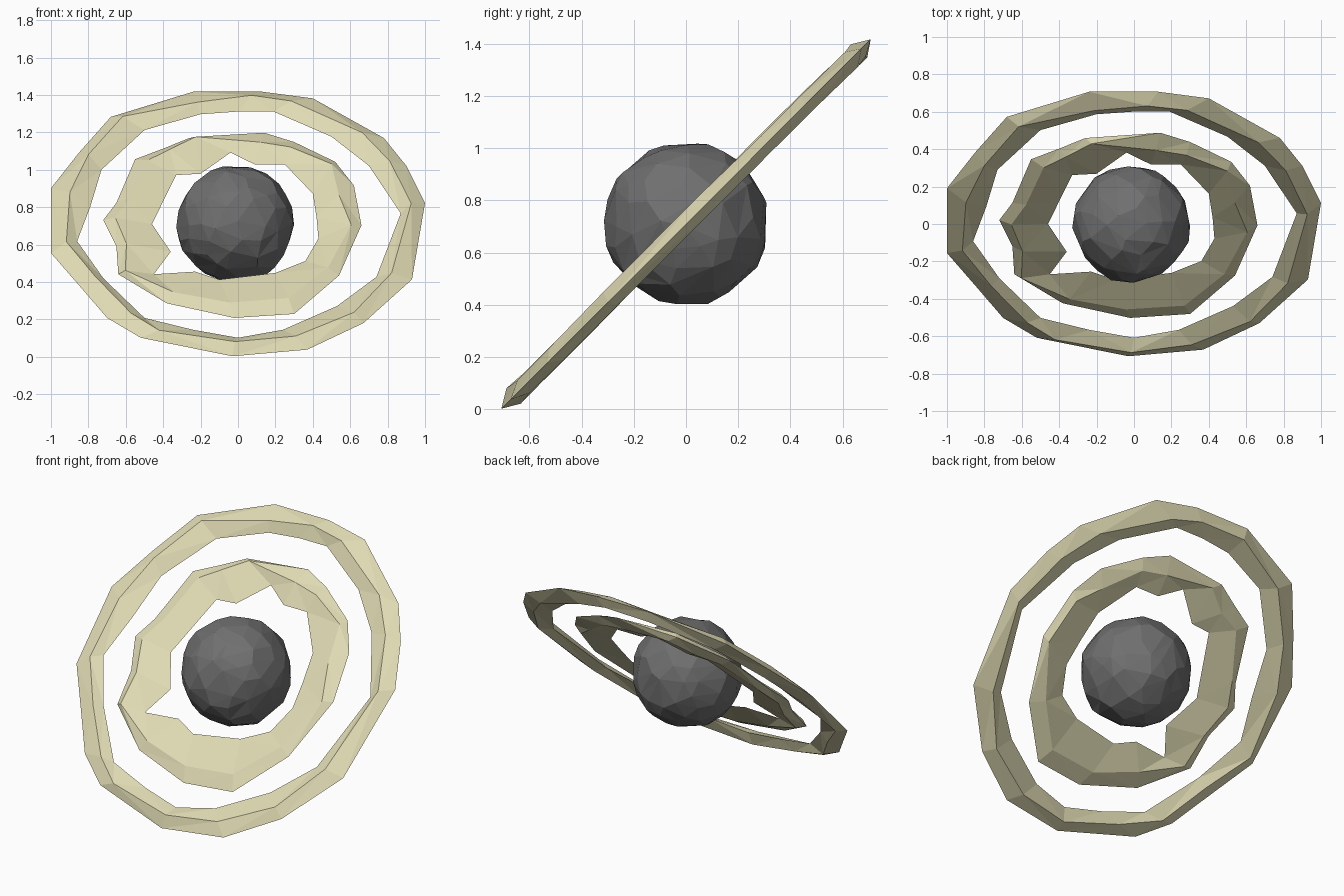
import bpy, bmesh, math, random
from mathutils import Matrix, Vector

random.seed(4)
default_cube = bpy.data.objects.get("Cube")
if default_cube:
    bpy.data.objects.remove(default_cube, do_unlink=True)

MID_HEIGHT = 0.71
TILT = Matrix.Translation((0, 0, MID_HEIGHT)) @ Matrix.Rotation(math.radians(45), 4, "X")


def make_material(name, colour):
    mat = bpy.data.materials.new(name)
    mat.use_nodes = True
    mat.diffuse_color = colour
    mat.node_tree.nodes["Principled BSDF"].inputs["Base Color"].default_value = colour
    return mat


def make_object(name, bm, material):
    bmesh.ops.recalc_face_normals(bm, faces=bm.faces)
    mesh = bpy.data.meshes.new(name)
    bm.to_mesh(mesh)
    bm.free()
    mesh.materials.append(material)
    obj = bpy.data.objects.new(name, mesh)
    bpy.context.collection.objects.link(obj)
    return obj


def make_ring(name, outer, inner, crest, half_thickness, material):
    """Faceted band: each station has an outer edge, two crests and an inner edge."""
    bm = bmesh.new()
    stations = []
    for out_point, in_point in zip(outer, inner):
        rim, lip = Vector((*out_point, 0)), Vector((*in_point, 0))
        section = [rim]
        for side in (1, -1):
            point = rim.lerp(lip, crest + random.uniform(-0.15, 0.15))
            point.z = side * half_thickness * random.uniform(0.8, 1.05)
            section.append(point)
        section.insert(2, lip)
        stations.append([bm.verts.new(TILT @ p) for p in section])
    for here, there in zip(stations, stations[1:] + stations[:1]):
        for k in range(4):
            n = (k + 1) % 4
            bm.faces.new((here[k], here[n], there[n], there[k]))
    bmesh.ops.triangulate(bm, faces=bm.faces)
    return make_object(name, bm, material)


rock = make_material("dark grey rock", (0.16, 0.16, 0.16, 1))
sand = make_material("pale sand", (0.74, 0.70, 0.45, 1))

# Planet: rough faceted ball
bm = bmesh.new()
bmesh.ops.create_icosphere(bm, subdivisions=3, radius=0.314)
for v in bm.verts:
    along = Vector([random.uniform(-0.016, 0.016) for _ in range(3)])
    v.co = (v.co + along).normalized() * 0.314 * random.uniform(0.97, 1.02)
bmesh.ops.translate(bm, verts=bm.verts, vec=(-0.012, 0, MID_HEIGHT))
planet = make_object("planet", bm, rock)
facets = planet.modifiers.new("facets", "DECIMATE")
facets.ratio = 0.65

# Inner ring: broad and flat, with a ragged inside edge
make_ring(
    "inner_ring",
    [(.66, -.01), (.62, .29), (.52, .47), (.3, .62), (.14, .69), (-.26, .65),
     (-.4, .57), (-.55, .49), (-.65, .16), (-.72, .03), (-.65, -.17), (-.64, -.38),
     (-.38, -.6), (-.02, -.71), (.3, -.68), (.54, -.39)],
    [(.43, -.11), (.42, .05), (.4, .23), (.25, .45), (.09, .45), (-.04, .54),
     (-.2, .38), (-.33, .37), (-.39, .2), (-.46, 0), (-.36, -.21), (-.45, -.38),
     (-.23, -.36), (-.1, -.42), (.2, -.37), (.36, -.28)],
    0.3, 0.03, sand)

# Outer ring: narrower, with crests near the middle
make_ring(
    "outer_ring",
    [(1, .16), (.9, .44), (.78, .65), (.4, .95), (.13, 1), (-.24, 1),
     (-.68, .81), (-.85, .54), (-1, .27), (-1, -.22), (-.84, -.48), (-.7, -.71),
     (-.52, -.86), (-.03, -1), (.37, -.95), (.67, -.75), (.93, -.42)],
    [(.87, .08), (.7, .44), (.5, .66), (.19, .85), (0, .85), (-.2, .83),
     (-.5, .71), (-.73, .41), (-.79, .13), (-.86, -.13), (-.72, -.41), (-.5, -.71),
     (-.24, -.8), (0, -.86), (.24, -.8), (.53, -.62), (.74, -.4)],
    0.5, 0.04, sand)
